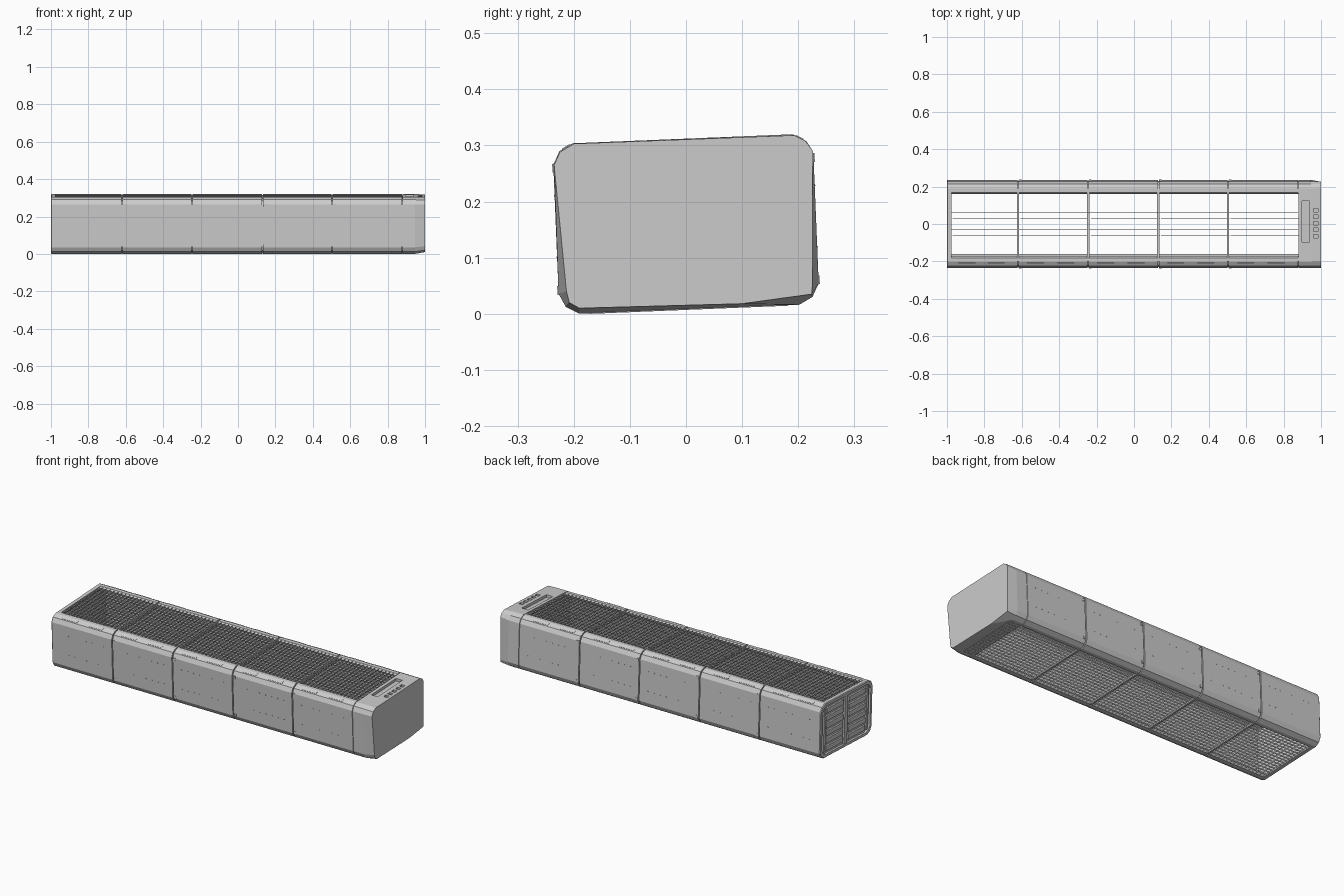
import bpy, bmesh
from math import radians
from mathutils import Matrix, Vector

if "Cube" in bpy.data.objects:
    bpy.data.objects.remove(bpy.data.objects["Cube"])

H, C = 0.152, 0.16                      # half height, centre height
TILT = Matrix.Translation((0, 0, C)) @ Matrix.Rotation(radians(2.35), 4, 'X')
SEAMS = [-0.985, -0.62, -0.245, 0.13, 0.503, 0.88]
CORNER = [(0.196, H), (0.22, H - 0.013), (0.232, H - 0.037)]
HALF = CORNER + [(y, -z) for y, z in reversed(CORNER)]
FULL = HALF + [(-y, z) for y, z in reversed(HALF)]


def finish(bm, name):
    bmesh.ops.recalc_face_normals(bm, faces=bm.faces)
    bm.transform(TILT)
    me = bpy.data.meshes.new(name)
    bm.to_mesh(me)
    bm.free()
    ob = bpy.data.objects.new(name, me)
    bpy.context.collection.objects.link(ob)
    return ob


def loft(bm, rings):
    """Closed solid through (x, [(y, z)...]) rings."""
    vs = [[bm.verts.new((x, y, z)) for y, z in pts] for x, pts in rings]
    n = len(vs[0])
    for a, b in zip(vs, vs[1:]):
        for i in range(n):
            bm.faces.new((a[i], a[(i + 1) % n], b[(i + 1) % n], b[i]))
    bm.faces.new(vs[0])
    bm.faces.new(vs[-1])


def box(bm, c, s, rot=0):
    m = Matrix.Translation(c) @ Matrix.Rotation(rot, 4, 'X') @ Matrix.Diagonal((*s, 1))
    bmesh.ops.create_cube(bm, size=1, matrix=m)


def scaled(pts, d):
    return [(y * (1 - d / 0.232), z * (1 - d / H)) for y, z in pts]


def side_profile(side, d, t):
    """Wall strip wrapping from the top grate round to the bottom grate."""
    strip = [(0.176, H)] + HALF + [(0.176, -H)]
    loop = scaled(strip, d) + list(reversed(scaled(strip, d + t)))
    return [(side * y, z) for y, z in loop]


def lattice(name, x0, x1, z, thick):
    """Perforated plate: grid with each cell inset and opened."""
    bm = bmesh.new()
    nx, ny, w = max(2, round((x1 - x0) / 0.0234)), 16, 0.177
    vs = [[bm.verts.new((x0 + (x1 - x0) * i / nx, -w + 2 * w * j / ny, z))
           for j in range(ny + 1)] for i in range(nx + 1)]
    for i in range(nx):
        for j in range(ny):
            bm.faces.new((vs[i][j], vs[i + 1][j], vs[i + 1][j + 1], vs[i][j + 1]))
    cells = list(bm.faces)
    bmesh.ops.inset_individual(bm, faces=cells, thickness=0.007)
    bmesh.ops.delete(bm, geom=cells, context='FACES')
    geo = bmesh.ops.extrude_face_region(bm, geom=list(bm.faces))
    up = [g for g in geo['geom'] if isinstance(g, bmesh.types.BMVert)]
    bmesh.ops.translate(bm, verts=up, vec=(0, 0, thick))
    finish(bm, name)


# Outer wall panels and recessed liner showing through the seams
for side, tag in ((-1, "front"), (1, "back")):
    for k, (a, b) in enumerate(zip(SEAMS, SEAMS[1:])):
        bm = bmesh.new()
        prof = side_profile(side, 0, 0.008)
        loft(bm, [(a + 0.003, prof), (b - 0.003, prof)])
        finish(bm, f"{tag}_wall_panel_{k}")
    bm = bmesh.new()
    prof = side_profile(side, 0.007, 0.006)
    loft(bm, [(SEAMS[0], prof), (SEAMS[-1], prof)])
    finish(bm, f"{tag}_wall_liner")

# Top and bottom grates, one per section, with cross ribs at the seams
for k, (a, b) in enumerate(zip(SEAMS, SEAMS[1:])):
    lattice(f"top_grate_{k}", a + 0.003, b - 0.003, H - 0.009, 0.008)
    lattice(f"bottom_grate_{k}", a + 0.014, b + 0.008, -H + 0.009, -0.008)
lattice("bottom_grate_end", 0.882, 0.95, -H + 0.003, -0.004)
bm = bmesh.new()
for x in SEAMS[1:-1]:
    for s in (-1, 1):
        box(bm, (x, 0, s * (H - 0.009)), (0.012, 0.36, 0.012))
finish(bm, "cross_ribs")

# Rivets, seam clips and thin rail strips along the walls
bm = bmesh.new()
for s in (-1, 1):
    for a, b in zip(SEAMS, SEAMS[1:]):
        for z in (-0.05, 0.06):
            for i in range(8):
                box(bm, (a + (b - a) * (i + 1.5) / 10, s * 0.232, z), (0.005, 0.002, 0.003))
finish(bm, "wall_rivets")
bm = bmesh.new()
for s in (-1, 1):
    for x in SEAMS[1:-1]:
        for v in (-1, 1):
            box(bm, (x + 0.012, s * 0.2315, v * (H - 0.043)), (0.014, 0.005, 0.016))
    for a, b in zip(SEAMS, SEAMS[1:]):
        for f in (0.25, 0.68):
            box(bm, (a + (b - a) * f, s * 0.208, H - 0.0065), (0.09, 0.016, 0.003), -s * 0.5)
finish(bm, "rail_clips")

# Solid end cap, its last part tapering to an uneven flat face
end_world = [(.193, .318), (.213, .308), (.226, .29), (.225, .048), (.224, .035), (.1, .018),
             (-.19, .01), (-.208, .02), (-.213, .04), (-.235, .265), (-.225, .288), (-.2, .303)]
inv = TILT.inverted()
end_ring = [tuple((inv @ Vector((0, y, z))).yz) for y, z in end_world]
bm = bmesh.new()
loft(bm, [(0.88, FULL), (0.945, FULL), (1.0, end_ring)])
cap = finish(bm, "end_cap")

# Sunken window and small vents in the cap's top
bm = bmesh.new()
box(bm, (0.918, 0.02, H), (0.04, 0.22, 0.03))
for i in range(5):
    box(bm, (0.972, -0.06 + i * 0.035, H), (0.022, 0.02, 0.024))
cutter = finish(bm, "cap_cutter")
cutter.hide_render = True
mod = cap.modifiers.new("slots", 'BOOLEAN')
mod.object, mod.operation, mod.solver = cutter, 'DIFFERENCE', 'EXACT'
bpy.context.view_layer.objects.active = cap
bpy.ops.object.modifier_apply(modifier="slots")
bpy.data.objects.remove(cutter)

# Louvred end plate with rim and two columns of bars
bm = bmesh.new()
loft(bm, [(-0.988, scaled(FULL, 0.004)), (-0.978, scaled(FULL, 0.004))])
finish(bm, "louvre_back_plate")
bm = bmesh.new()
rings = [[bm.verts.new((x, y, z)) for y, z in scaled(FULL, d)]
         for x, d in ((-0.975, 0), (-0.996, 0), (-1.0, 0.004), (-1.0, 0.018), (-0.98, 0.018))]
for a, b in zip(rings, rings[1:] + rings[:1]):
    for i in range(12):
        bm.faces.new((a[i], a[(i + 1) % 12], b[(i + 1) % 12], b[i]))
finish(bm, "louvre_rim")
bm = bmesh.new()
for s in (-1, 1):
    for i in range(6):
        box(bm, (-0.991, s * 0.1, -0.105 + i * 0.042), (0.014, 0.15, 0.026))
    box(bm, (-0.991, s * 0.19, 0), (0.014, 0.016, 0.24))
box(bm, (-0.991, 0, 0), (0.015, 0.026, 0.27))
finish(bm, "louvre_bars")
